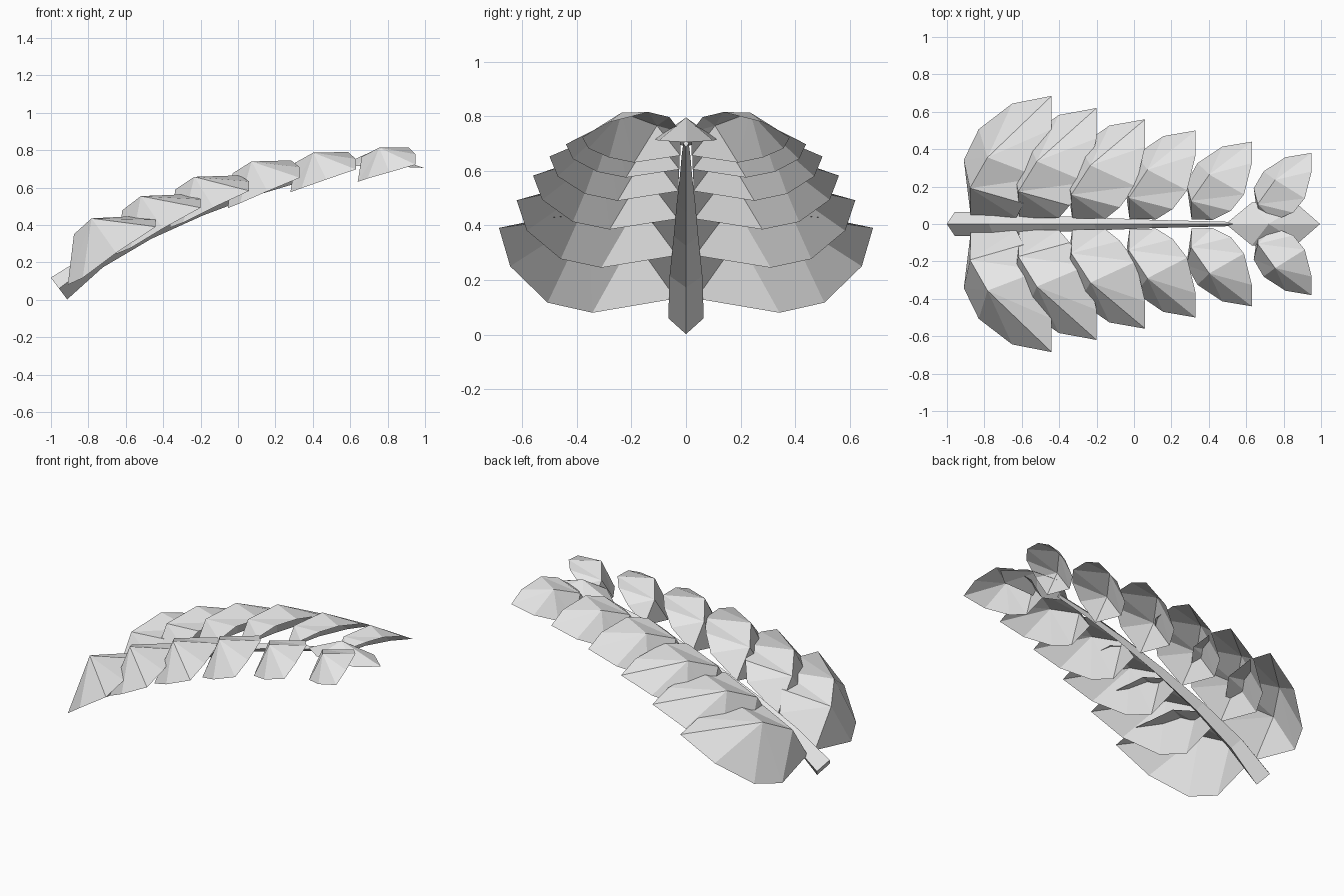
import bpy
import bmesh
from mathutils import Vector

cube = bpy.data.objects.get("Cube")
if cube:
    bpy.data.objects.remove(cube, do_unlink=True)

grey = bpy.data.materials.new("pale_grey")
grey.use_nodes = True
grey.diffuse_color = (0.8, 0.8, 0.8, 1)
grey.node_tree.nodes["Principled BSDF"].inputs["Base Color"].default_value = (0.8, 0.8, 0.8, 1)


def finish(name, bm, sheet=False):
    """Turn a bmesh into a flat shaded object; open sheets face upward."""
    bmesh.ops.recalc_face_normals(bm, faces=bm.faces)
    bm.normal_update()
    if sheet and sum(f.normal.z * f.calc_area() for f in bm.faces) < 0:
        bmesh.ops.reverse_faces(bm, faces=bm.faces)
    mesh = bpy.data.meshes.new(name)
    bm.to_mesh(mesh)
    bm.free()
    mesh.materials.append(grey)
    obj = bpy.data.objects.new(name, mesh)
    bpy.context.collection.objects.link(obj)
    return obj


# Cupped leaflet: named points as fractions of its length, reach and height
def leaflet_points(droop):
    return {
        "base": (0.08, 0.055, 0.14),
        "shoulder": (0.07, 0.28, 0.73),
        "low": (0, 0.5, 0),
        "outer": (0.17, 0.74, 0.1),
        "far": (0.55, 0.94, 0.46 - 0.18 * droop),
        "tip": (1, 1, 0.84 - 0.34 * droop),
        "crown": (0.27 + 0.1 * droop, 0.52 + 0.1 * droop, 0.96 + 0.03 * droop),
        "inner": (0.6 - 0.25 * droop, 0.05, 0.6),
        "crest_a": (0.68, 0.16, 0.9),
        "crest_b": (0.88, 0.36, 1),
        "crest_c": (1, 0.74, 0.94 - 0.14 * droop),
    }


FACETS = [
    "base low shoulder", "low crown shoulder",
    "low outer crown", "outer far crown", "far tip crown",
    "crown tip crest_c", "crown crest_c crest_b",
    "shoulder crown crest_b", "shoulder crest_b crest_a",
    "base shoulder inner", "shoulder crest_a inner",
]


def leaflet(name, start, end, reach, low, high, droop, side):
    bm = bmesh.new()
    verts = {}
    for key, (t, s, h) in leaflet_points(droop).items():
        verts[key] = bm.verts.new((start + t * (end - start),
                                   side * s * reach,
                                   low + h * (high - low)))
    for facet in FACETS:
        bm.faces.new([verts[k] for k in facet.split()])
    finish(name, bm, sheet=True)


# Six pairs: start x, end x, reach, lowest z, highest z
pairs = [
    (-0.91, -0.44, 0.685, 0.08, 0.45),
    (-0.65, -0.20, 0.62, 0.245, 0.565),
    (-0.365, 0.06, 0.56, 0.385, 0.665),
    (-0.055, 0.33, 0.50, 0.49, 0.745),
    (0.28, 0.63, 0.44, 0.575, 0.79),
    (0.64, 0.95, 0.38, 0.63, 0.815),
]
for i, spec in enumerate(pairs):
    for side, word in ((1, "back"), (-1, "front")):
        leaflet(f"leaflet_{word}_{i + 1}", *spec, i / 5, side)

# Tapering stem with a diamond cross-section: x, z, half width, half depth
stations = [
    (-0.957, 0.06, 0.065, 0.073),
    (-0.75, 0.215, 0.06, 0.05),
    (-0.48, 0.36, 0.045, 0.038),
    (-0.2, 0.48, 0.034, 0.032),
    (0.1, 0.585, 0.022, 0.025),
    (0.35, 0.655, 0.016, 0.02),
    (0.56, 0.7, 0.01, 0.014),
]
bm = bmesh.new()
rings = []
for i, (x, z, wide, deep) in enumerate(stations):
    a = stations[max(i - 1, 0)]
    b = stations[min(i + 1, len(stations) - 1)]
    along = Vector((b[0] - a[0], 0, b[1] - a[1])).normalized()
    up = Vector((-along.z, 0, along.x)) * deep
    across = Vector((0, wide, 0))
    centre = Vector((x, 0, z))
    rings.append([bm.verts.new(centre + d) for d in (up, across, -up, -across)])
for r, s in zip(rings, rings[1:]):
    for k in range(4):
        n = (k + 1) % 4
        bm.faces.new((r[k], r[n], s[n], s[k]))
bm.faces.new(rings[0])
bm.faces.new(rings[-1])
finish("stem", bm)

# Tent-shaped leaf closing the end of the stem
bm = bmesh.new()
heel = bm.verts.new((0.49, 0, 0.69))
ridge = bm.verts.new((0.72, 0, 0.795))
point = bm.verts.new((0.995, 0, 0.705))
for side in (1, -1):
    near = bm.verts.new((0.63, side * 0.115, 0.715))
    far = bm.verts.new((0.88, side * 0.1, 0.71))
    bm.faces.new((heel, ridge, near))
    bm.faces.new((ridge, far, near))
    bm.faces.new((ridge, point, far))
finish("end_leaf", bm, sheet=True)
